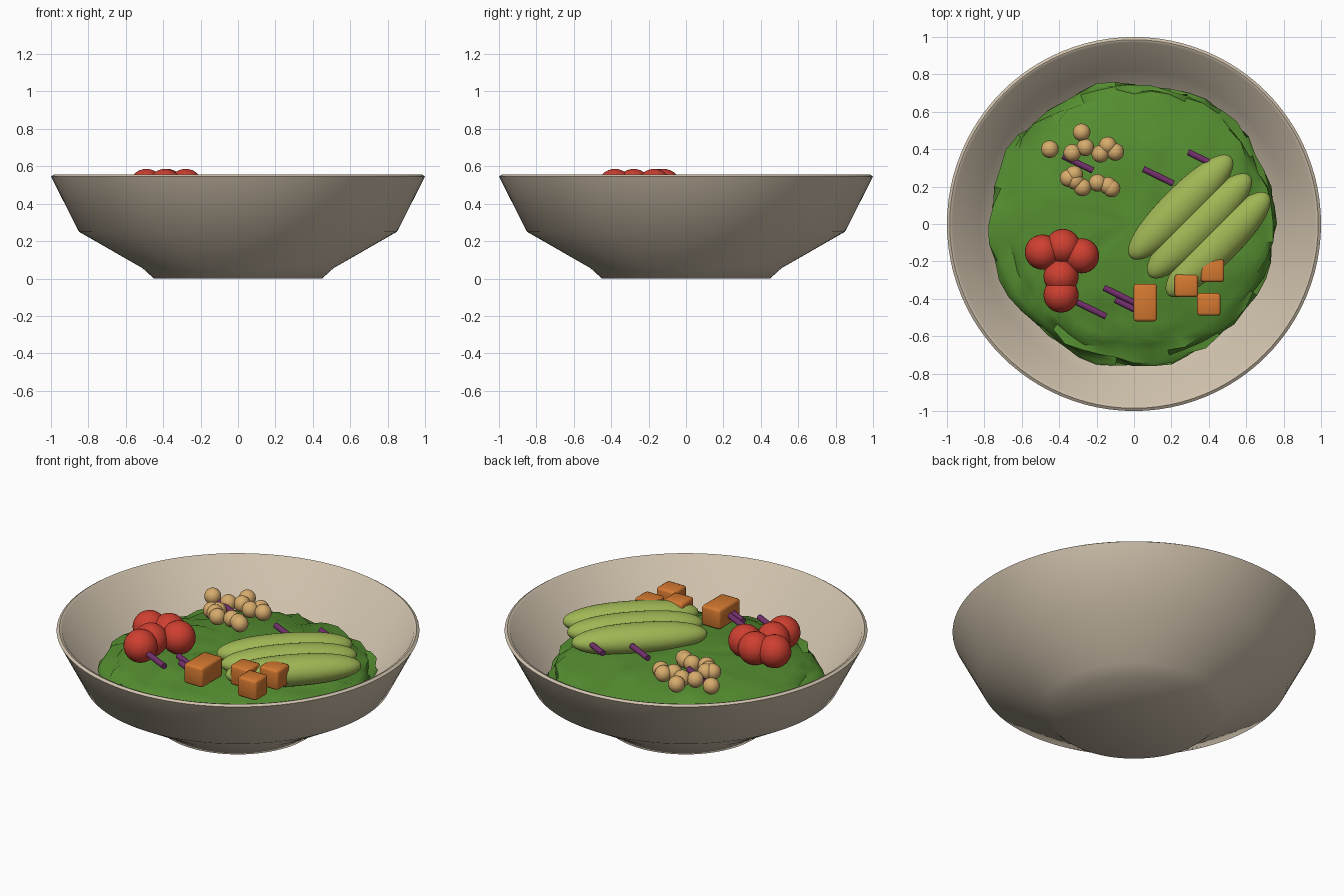
import bpy, bmesh, math
from mathutils import Vector, Matrix, noise

if "Cube" in bpy.data.objects:
    bpy.data.objects.remove(bpy.data.objects["Cube"], do_unlink=True)


def material(name, rgb):
    m = bpy.data.materials.new(name)
    m.use_nodes = True
    m.diffuse_color = (*rgb, 1)
    bsdf = next(n for n in m.node_tree.nodes if n.type == 'BSDF_PRINCIPLED')
    bsdf.inputs["Base Color"].default_value = (*rgb, 1)
    bsdf.inputs["Roughness"].default_value = 0.7
    return m


STONE = material("stone_beige", (0.62, 0.53, 0.41))
GREEN = material("leaf_green", (0.09, 0.27, 0.03))
LIME = material("avocado_green", (0.35, 0.47, 0.09))
RED = material("tomato_red", (0.62, 0.05, 0.03))
TAN = material("chickpea_tan", (0.68, 0.41, 0.15))
ORANGE = material("sweet_potato_orange", (0.66, 0.19, 0.03))
PURPLE = material("onion_purple", (0.17, 0.03, 0.15))


def finish(name, bm, mat, loc=(0, 0, 0), turn=0, angle=50):
    """Turn a bmesh into a smooth shaded object."""
    bmesh.ops.recalc_face_normals(bm, faces=bm.faces)
    mesh = bpy.data.meshes.new(name)
    bm.to_mesh(mesh)
    bm.free()
    mesh.materials.append(mat)
    ob = bpy.data.objects.new(name, mesh)
    ob.location = loc
    ob.rotation_euler.z = turn
    bpy.context.collection.objects.link(ob)
    bpy.ops.object.select_all(action='DESELECT')
    bpy.context.view_layer.objects.active = ob
    ob.select_set(True)
    bpy.ops.object.shade_smooth_by_angle(angle=math.radians(angle))
    return ob


def lathe(profile, steps):
    bm = bmesh.new()
    verts = [bm.verts.new((r, 0, z)) for r, z in profile]
    edges = [bm.edges.new(pair) for pair in zip(verts, verts[1:])]
    bmesh.ops.spin(bm, geom=verts + edges, axis=(0, 0, 1), cent=(0, 0, 0),
                   angle=math.tau, steps=steps, use_duplicate=False)
    bmesh.ops.remove_doubles(bm, verts=bm.verts, dist=1e-4)
    return bm


def ball(name, loc, radius, mat):
    bm = bmesh.new()
    bmesh.ops.create_uvsphere(bm, u_segments=24, v_segments=16, radius=radius)
    finish(name, bm, mat, loc)


# Bowl: outer wall, thin rim, inner wall
bowl = [(0, 0), (0.45, 0), (0.51, 0.055), (0.85, 0.25), (1.0, 0.545),
        (0.985, 0.555), (0.97, 0.55), (0.825, 0.265), (0.49, 0.08), (0, 0.05)]
finish("bowl", lathe(bowl, 96), STONE)

# Ruffled bed of greens: a flattened ball with crumpled edges
bm = bmesh.new()
bmesh.ops.create_uvsphere(bm, u_segments=48, v_segments=24, radius=1)
for v in bm.verts:
    d = v.co.normalized()
    broad = noise.noise(d * 2.5 + Vector((4.3, 1.7, 0.4)))
    fine = noise.noise(d * 7 + Vector((0.3, 8.1, 2.6)))
    swell = 1 + 0.05 * broad + 0.045 * fine
    v.co = Vector((d.x * 0.755, d.y * 0.755, d.z * 0.155)) * swell
    v.co.z += 0.035 * fine * math.hypot(d.x, d.y)
finish("greens", bm, GREEN, (0, 0, 0.275), angle=40)

# Avocado slices: blunt, slightly flattened spindles lying side by side
for i in range(3):
    spindle = []
    for k in range(21):
        t = -math.cos(math.pi * k / 20)
        spindle.append(((1 - abs(t) ** 2.3) ** (1 / 2.1), t))
    bm = lathe(spindle, 32)
    bmesh.ops.transform(bm, verts=bm.verts, matrix=Matrix.Rotation(math.pi / 2, 4, 'Y'))
    bmesh.ops.scale(bm, verts=bm.verts, vec=(0.38, 0.105, 0.085))
    finish(f"avocado_slice_{i + 1}", bm, LIME,
           (0.25 + 0.1 * i, 0.09 - 0.1 * i, 0.465), math.pi / 4)

# Cherry tomatoes
tomatoes = [(-0.49, -0.15), (-0.38, -0.12), (-0.28, -0.17), (-0.39, -0.28), (-0.39, -0.38)]
for i, (x, y) in enumerate(tomatoes):
    ball(f"tomato_{i + 1}", (x, y, 0.492), 0.094, RED)

# Chickpeas
chickpeas = [(-0.45, 0.40), (-0.28, 0.49), (-0.33, 0.38), (-0.26, 0.41), (-0.18, 0.375),
             (-0.14, 0.42), (-0.10, 0.385), (-0.35, 0.245), (-0.32, 0.265),
             (-0.315, 0.23), (-0.275, 0.195), (-0.195, 0.22), (-0.12, 0.19), (-0.14, 0.205)]
for i, (x, y) in enumerate(chickpeas):
    ball(f"chickpea_{i + 1}", (x, y, 0.48), 0.047, TAN)

# Sweet potato chunks with softened edges
chunks = [(0.06, -0.42, 0.2), (0.28, -0.33, 0.12), (0.40, -0.43, 0.12), (0.42, -0.25, 0.12)]
for i, (x, y, depth) in enumerate(chunks):
    bm = bmesh.new()
    bmesh.ops.create_cube(bm, size=1)
    bmesh.ops.scale(bm, verts=bm.verts, vec=(0.125, depth, 0.12))
    bmesh.ops.bevel(bm, geom=bm.edges[:], offset=0.014, segments=2,
                    profile=0.5, affect='EDGES')
    finish(f"sweet_potato_{i + 1}", bm, ORANGE, (x, y, 0.482))

# Red onion slivers, all lying the same way
slivers = [(-0.30, 0.325), (0.13, 0.255), (0.37, 0.345),
           (-0.08, -0.38), (-0.02, -0.445), (-0.23, -0.455)]
for i, (x, y) in enumerate(slivers):
    bm = bmesh.new()
    bmesh.ops.create_cone(bm, cap_ends=True, segments=12, radius1=0.017,
                          radius2=0.017, depth=0.18,
                          matrix=Matrix.Rotation(math.pi / 2, 4, 'Y'))
    finish(f"onion_sliver_{i + 1}", bm, PURPLE, (x, y, 0.475), math.radians(-26))
